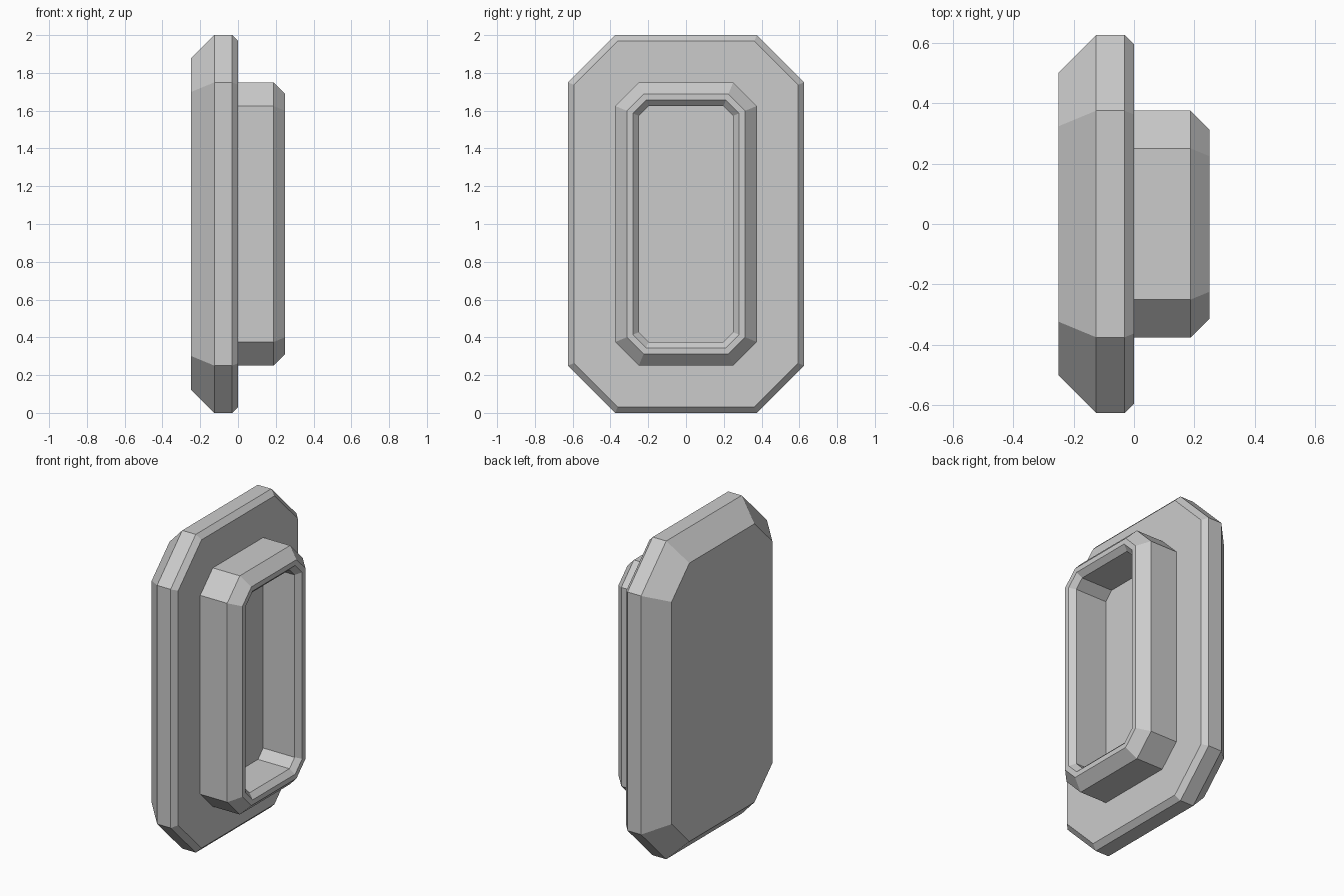
import bpy
import math

cube = bpy.data.objects.get("Cube")
if cube:
    bpy.data.objects.remove(cube, do_unlink=True)

# Single flat colour
grey = bpy.data.materials.new("plain_grey")
grey.use_nodes = True
colour = (0.6, 0.6, 0.6, 1)
grey.diffuse_color = colour
grey.node_tree.nodes["Principled BSDF"].inputs["Base Color"].default_value = colour

CENTRE_Z = 1.0
SIDES = 8


def octagon(x, half_y, half_z, chamfer, inset):
    """Chamfered rectangle facing x, with every edge moved inward by inset."""
    y, z = half_y - inset, half_z - inset
    c = chamfer - inset * (2 - math.sqrt(2))
    outline = [(y, z - c), (y - c, z), (c - y, z), (-y, z - c),
               (-y, c - z), (c - y, -z), (y - c, -z), (y, c - z)]
    return [(x, py, CENTRE_Z + pz) for py, pz in outline]


def loft(name, half_y, half_z, chamfer, profile, capped):
    """Join octagons listed as (x, inset) pairs into one shell."""
    verts = []
    for x, inset in profile:
        verts += octagon(x, half_y, half_z, chamfer, inset)
    faces = []
    for ring in range(len(profile) - 1):
        a, b = ring * SIDES, (ring + 1) * SIDES
        for i in range(SIDES):
            j = (i + 1) % SIDES
            faces.append((a + i, a + j, b + j, b + i))
    if capped:
        last = (len(profile) - 1) * SIDES
        faces.append(tuple(reversed(range(SIDES))))
        faces.append(tuple(range(last, last + SIDES)))
    mesh = bpy.data.meshes.new(name)
    mesh.from_pydata(verts, [], faces)
    mesh.materials.append(grey)
    mesh.update()
    obj = bpy.data.objects.new(name, mesh)
    bpy.context.collection.objects.link(obj)
    return obj


# Wide backing plate: deep bevel behind, narrow bevel in front
loft("backing_plate", 0.625, 1.0, 0.25,
     [(-0.25, 0.125), (-0.125, 0), (-0.031, 0), (0, 0.031)], True)

# Raised frame: outer wall, bevel, flat rim, inner bevel and recess wall
loft("raised_frame", 0.375, 0.75, 0.125,
     [(0, 0), (0.1875, 0), (0.25, 0.0625), (0.25, 0.094),
      (0.219, 0.125), (0, 0.125)], False)
